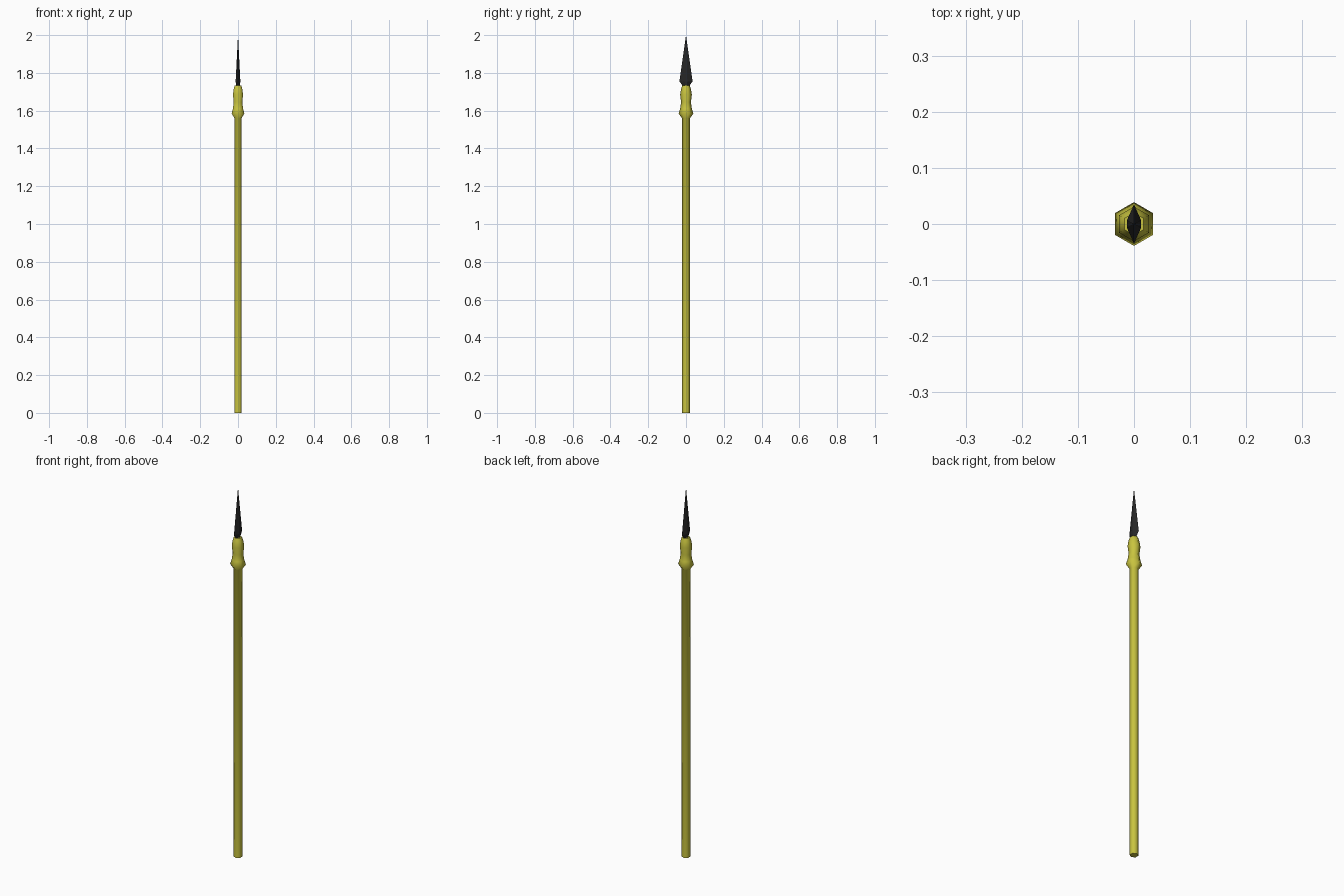
import bpy, bmesh
from math import sin, cos, pi, radians

if "Cube" in bpy.data.objects:
    bpy.data.objects.remove(bpy.data.objects["Cube"])


def material(name, color):
    m = bpy.data.materials.new(name)
    m.diffuse_color = (*color, 1)
    m.use_nodes = True
    m.node_tree.nodes["Principled BSDF"].inputs["Base Color"].default_value = m.diffuse_color
    return m


def hexagon(r):
    # points on the +y and -y axes, flats facing x
    return [(r * cos(pi / 2 + i * pi / 3), r * sin(pi / 2 + i * pi / 3)) for i in range(6)]


def lens(hx, hy):
    # blade section: sharp edges on y, narrow ridge on x
    f = 0.2 * hy
    return [(0, hy), (-hx, f), (-hx, -f), (0, -hy), (hx, -f), (hx, f)]


def loft(name, sections, mat, tip=None):
    """Skin a stack of (z, outline) sections, closed by caps or a tip point."""
    bm = bmesh.new()
    rings = [[bm.verts.new((x, y, z)) for x, y in pts] for z, pts in sections]
    n = len(rings[0])
    for a, b in zip(rings, rings[1:]):
        for i in range(n):
            j = (i + 1) % n
            bm.faces.new((a[i], a[j], b[j], b[i]))
    bm.faces.new(rings[0][::-1])
    if tip is None:
        bm.faces.new(rings[-1])
    else:
        t = bm.verts.new((0, 0, tip))
        for i in range(n):
            bm.faces.new((rings[-1][i], rings[-1][(i + 1) % n], t))
    bmesh.ops.recalc_face_normals(bm, faces=bm.faces)
    mesh = bpy.data.meshes.new(name)
    bm.to_mesh(mesh)
    bm.free()
    mesh.materials.append(mat)
    ob = bpy.data.objects.new(name, mesh)
    bpy.context.collection.objects.link(ob)
    return ob


brass = material("yellow_metal", (0.58, 0.55, 0.05))
black = material("black_metal", (0.02, 0.02, 0.02))

# Shaft with the turned collar at its top: (height, corner radius)
profile = [(0, 0.0215), (1.56, 0.0215), (1.585, 0.039), (1.61, 0.031), (1.645, 0.026),
           (1.685, 0.031), (1.715, 0.026), (1.733, 0.020)]
shaft = loft("shaft", [(z, hexagon(r)) for z, r in profile], brass)
bpy.context.view_layer.objects.active = shaft
shaft.select_set(True)
bpy.ops.object.shade_smooth_by_angle(angle=radians(65))

# Faceted blade, short neck widening to the shoulder, then a long point
loft("blade", [(1.725, lens(0.009, 0.013)), (1.755, lens(0.0125, 0.035))], black, tip=2.0)
